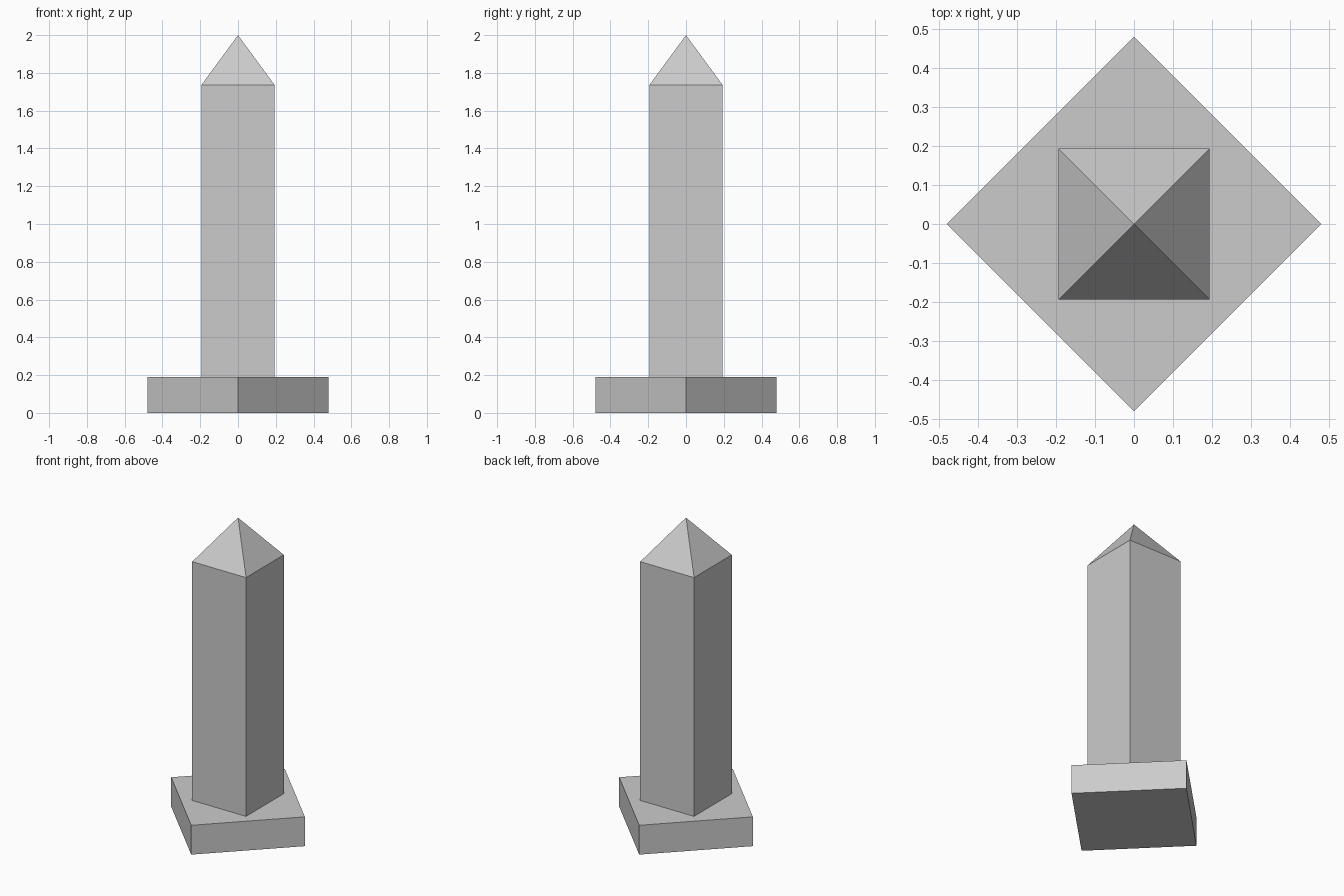
import bpy, bmesh
from math import radians
from mathutils import Matrix

if "Cube" in bpy.data.objects:
    bpy.data.objects.remove(bpy.data.objects["Cube"])


def square_block(name, half, z0, z1, turn=0, apex=None):
    """Square prism from z0 to z1; an apex height turns its top into a pyramid."""
    bm = bmesh.new()
    m = (Matrix.Translation((0, 0, (z0 + z1) / 2)) @ Matrix.Rotation(radians(turn), 4, 'Z')
         @ Matrix.Diagonal((2 * half, 2 * half, z1 - z0, 1)))
    bmesh.ops.create_cube(bm, size=1, matrix=m)
    if apex is not None:
        bm.normal_update()
        top = max(bm.faces, key=lambda f: f.normal.z)
        tip = bmesh.ops.poke(bm, faces=[top])["verts"][0]
        tip.co.z = apex
    bm.normal_update()
    mesh = bpy.data.meshes.new(name)
    bm.to_mesh(mesh)
    bm.free()
    obj = bpy.data.objects.new(name, mesh)
    bpy.context.collection.objects.link(obj)
    return obj


# Plinth, turned 45 degrees so its corners lie on the axes
square_block("plinth", 0.479 / 2 ** 0.5, 0, 0.19, turn=45)
# Square shaft with pointed cap
square_block("obelisk_shaft", 0.193, 0.19, 1.737, apex=2.0)
